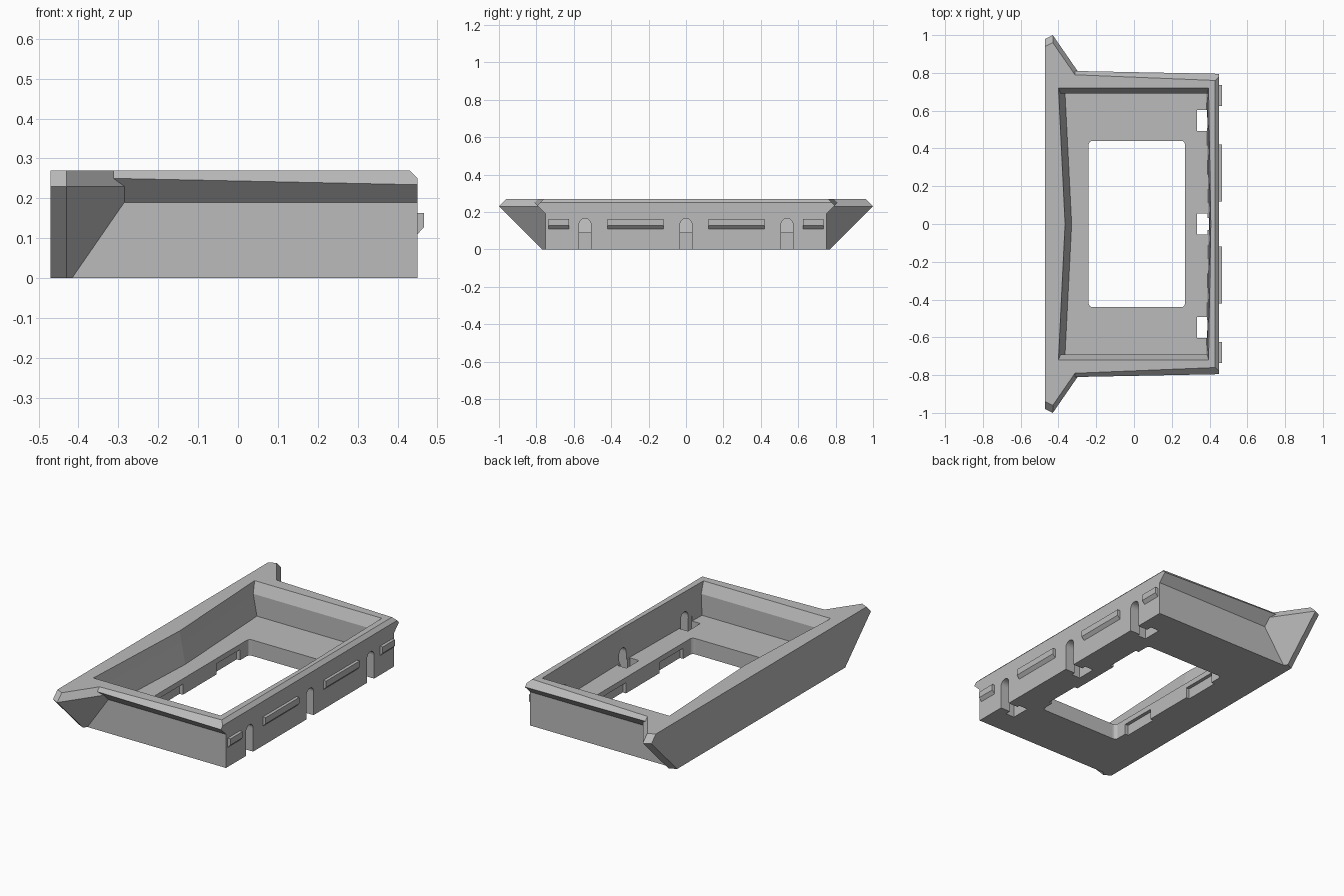
import bpy, bmesh, math

cube = bpy.data.objects.get("Cube")
if cube:
    bpy.data.objects.remove(cube, do_unlink=True)

grey = bpy.data.materials.new("plain_grey")
grey.use_nodes = True
COLOUR = (0.5, 0.5, 0.5, 1)
grey.diffuse_color = COLOUR
grey.node_tree.nodes["Principled BSDF"].inputs["Base Color"].default_value = COLOUR


def loft(name, rings):
    """Closed solid skinned through rings of equal point count."""
    bm = bmesh.new()
    loops = [[bm.verts.new(p) for p in ring] for ring in rings]
    n = len(loops[0])
    for a, b in zip(loops, loops[1:]):
        for i in range(n):
            j = (i + 1) % n
            bm.faces.new((a[i], a[j], b[j], b[i]))
    bm.faces.new(loops[0])
    bm.faces.new(loops[-1])
    bmesh.ops.recalc_face_normals(bm, faces=bm.faces)
    mesh = bpy.data.meshes.new(name)
    bm.to_mesh(mesh)
    bm.free()
    mesh.materials.append(grey)
    obj = bpy.data.objects.new(name, mesh)
    bpy.context.collection.objects.link(obj)
    return obj


def box(name, x0, x1, y0, y1, z0, z1):
    return loft(name, [[(x0, y0, z), (x1, y0, z), (x1, y1, z), (x0, y1, z)] for z in (z0, z1)])


def combine(target, other, operation):
    """Apply a boolean and discard the helper solid."""
    other.hide_render = True
    mod = target.modifiers.new("bool", "BOOLEAN")
    mod.operation, mod.solver, mod.object = operation, "EXACT", other
    bpy.ops.object.select_all(action="DESELECT")
    bpy.context.view_layer.objects.active = target
    target.select_set(True)
    bpy.ops.object.modifier_apply(modifier=mod.name)
    bpy.data.objects.remove(other, do_unlink=True)


def cut(target, cutter):
    combine(target, cutter, "DIFFERENCE")


def mirrored(half):
    """Close a half outline by reflecting it in y."""
    return half + [(x, -y, z) for x, y, z in reversed(half)]


# Tray body with a flared lip that tapers towards the +x end
def body_section(x, out_y, out_z, top_y):
    return mirrored([(x, 0.75, 0), (x, 0.75, 0.19), (x, out_y, out_z), (x, top_y, 0.27)])


frame = loft("tray_frame", [body_section(-0.46, 0.813, 0.253, 0.796),
                            body_section(0.45, 0.795, 0.234, 0.759)])

# Winged flange along the -x edge, its ends sloping at 45 degrees
plan = [(-0.47, 0.98), (-0.43, 1.0), (-0.2, 0.667)]
flange = loft("winged_flange", [mirrored([(x, y - inset, z) for x, y in plan])
                                for z, inset in ((0, 0.23), (0.23, 0), (0.27, 0.04))])
combine(frame, flange, "UNION")

# Bevel on the top +x edge
cut(frame, loft("edge_cutter", [[(0.42, y, 0.28), (0.47, y, 0.23), (0.47, y, 0.28)]
                                for y in (-1, 1)]))


# Cavity with a shallow V in the -x and +x walls
def cavity_ring(z, y, back, front):
    return [(back, y, z), (back + 0.035, 0, z), (back, -y, z),
            (front, -y, z), (front + 0.012, 0, z), (front, y, z)]


cut(frame, loft("cavity_cutter", [cavity_ring(0.09, 0.69, -0.365, 0.383),
                                  cavity_ring(0.21, 0.69, -0.388, 0.388),
                                  cavity_ring(0.30, 0.735, -0.406, 0.398)]))

# Rounded floor window
R = 0.02
corners = [(0.27 - R, 0.44 - R, 0), (-0.24 + R, 0.44 - R, 90),
           (-0.24 + R, -0.44 + R, 180), (0.27 - R, -0.44 + R, 270)]
outline = []
for cx, cy, start in corners:
    for step in range(5):
        a = math.radians(start + step * 22.5)
        outline.append((cx + R * math.cos(a), cy + R * math.sin(a)))
cut(frame, loft("window_cutter", [[(x, y, z) for x, y in outline] for z in (-0.1, 0.2)]))

# Catch recesses under both long window edges
for side in (-1, 1):
    y0, y1 = sorted((side * 0.15, side * 0.36))
    cut(frame, box("recess_cutter", -0.26, 0.29, y0, y1, -0.1, 0.06))

# Arched slots through the +x wall, each with a hole in the floor behind
for y in (-0.54, 0, 0.54):
    arch = [(y - 0.032, -0.1), (y + 0.032, -0.1)]
    for step in range(13):
        a = math.pi * step / 12
        arch.append((y + 0.032 * math.cos(a), 0.133 + 0.032 * math.sin(a)))
    cut(frame, loft("arch_cutter", [[(x, py, pz) for py, pz in arch] for x in (0.36, 0.5)]))
    mid = y * 1.015
    cut(frame, box("floor_hole_cutter", 0.333, 0.388, mid - 0.056, mid + 0.056, -0.1, 0.12))

# Snap tabs on the +x wall with a bevelled underside
tab = [(0.445, 0.163), (0.467, 0.163), (0.467, 0.128), (0.45, 0.11), (0.445, 0.11)]
for side, label in ((1, "left"), (-1, "right")):
    for kind, y0, y1 in (("long", 0.12, 0.42), ("short", 0.625, 0.735)):
        loft(f"{kind}_tab_{label}", [[(x, side * y, z) for x, z in tab] for y in (y0, y1)])
